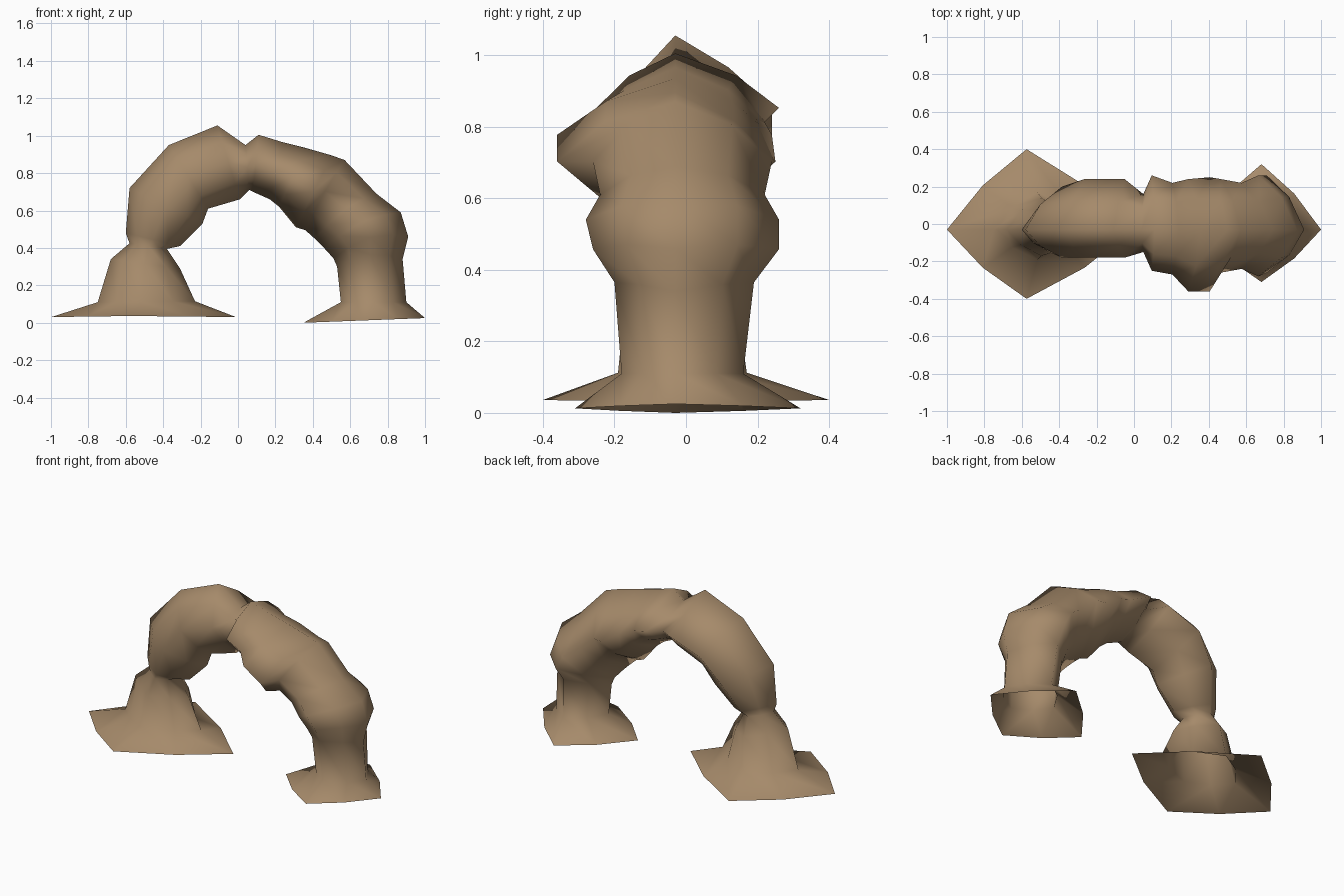
import bpy, bmesh, math
from mathutils import Vector

if "Cube" in bpy.data.objects:
    bpy.data.objects.remove(bpy.data.objects["Cube"])

rock = bpy.data.materials.new("sandstone brown")
rock.diffuse_color = (0.38, 0.255, 0.145, 1)
rock.use_nodes = True
rock.node_tree.nodes["Principled BSDF"].inputs["Base Color"].default_value = rock.diffuse_color

RIDGE_Y = -0.03  # y of the ridge line along outside and inside of the arch


def ring_points(outer, inner, y_lo, y_hi, side=0.5, diag=0.59, lift=0.0):
    """Eight-sided section; 'side' places the flank corners between outer and inner."""
    o = Vector((outer[0], RIDGE_Y, outer[1]))
    i = Vector((inner[0], RIDGE_Y, inner[1]))
    c = o.lerp(i, side)
    pts = []
    for k in range(8):
        a = k * math.pi / 4
        f = diag / math.sin(math.pi / 4) if k % 2 else 1
        u, v = math.cos(a) * f, math.sin(a) * f
        p = c + (o - c) * max(u, 0) + (i - c) * max(-u, 0)
        p.y += (y_hi - RIDGE_Y) * max(v, 0) + (y_lo - RIDGE_Y) * max(-v, 0)
        p.z += lift * abs(v)
        pts.append(p)
    return pts


def loft(name, rings):
    bm = bmesh.new()
    loops = [[bm.verts.new(p) for p in ring_points(*r)] for r in rings]
    for a, b in zip(loops, loops[1:]):
        for k in range(8):
            n = (k + 1) % 8
            bm.faces.new((a[k], a[n], b[n], b[k]))
    bmesh.ops.recalc_face_normals(bm, faces=bm.faces)
    # open tube: make sure the faces point away from the tube axis
    bm.faces.ensure_lookup_table()
    axis = sum((v.co for v in loops[1] + loops[2]), Vector()) / 16
    f = bm.faces[8]
    if f.normal.dot(f.calc_center_median() - axis) < 0:
        bmesh.ops.reverse_faces(bm, faces=bm.faces)
    me = bpy.data.meshes.new(name)
    bm.to_mesh(me)
    bm.free()
    me.materials.append(rock)
    ob = bpy.data.objects.new(name, me)
    bpy.context.collection.objects.link(ob)
    bpy.ops.object.select_all(action='DESELECT')
    ob.select_set(True)
    bpy.context.view_layer.objects.active = ob
    bpy.ops.object.shade_smooth()
    return ob


# flared left foot rising to a pinched neck
left_foot = [
    ((-1.0, 0.03), (-0.01, 0.03), -0.40, 0.40, 0.43, 0.55, 0.006),
    ((-0.75, 0.11), (-0.23, 0.115), -0.19, 0.17, 0.45),
    ((-0.68, 0.34), (-0.31, 0.29), -0.17, 0.14),
    ((-0.58, 0.425), (-0.38, 0.395), -0.13, 0.08)]

# left half of the span, ending in the notch at the crown
left_span = [
    ((-0.60, 0.48), (-0.31, 0.41), -0.15, 0.11),
    ((-0.58, 0.72), (-0.19, 0.53), -0.18, 0.20),
    ((-0.37, 0.95), (-0.16, 0.61), -0.18, 0.24),
    ((-0.11, 1.055), (0.01, 0.66), -0.18, 0.24, 0.5, 0.55),
    ((0.04, 0.95), (0.06, 0.71), -0.15, 0.16)]

# right half of the span, with its front bulge
right_span = [
    ((0.11, 1.005), (0.08, 0.70), -0.25, 0.26),
    ((0.24, 0.965), (0.17, 0.66), -0.27, 0.22),
    ((0.36, 0.935), (0.22, 0.62), -0.36, 0.24),
    ((0.50, 0.895), (0.31, 0.51), -0.36, 0.25),
    ((0.57, 0.87), (0.36, 0.495), -0.26, 0.24, 0.5, 0.59, 0.02),
    ((0.74, 0.69), (0.41, 0.45), -0.24, 0.22, 0.5, 0.59, 0.04)]

# right pillar with its shoulder and flared foot
right_pillar = [
    ((0.87, 0.59), (0.46, 0.40), -0.28, 0.26, 0.5, 0.6, 0.045),
    ((0.91, 0.46), (0.51, 0.345), -0.26, 0.26, 0.5, 0.6, 0.055),
    ((0.88, 0.34), (0.53, 0.30), -0.20, 0.19, 0.5, 0.6, 0.045),
    ((0.90, 0.11), (0.55, 0.11), -0.18, 0.16, 0.5, 0.6),
    ((1.0, 0.025), (0.35, 0.0), -0.31, 0.32, 0.49, 0.55)]

loft("rock_arch", left_foot + left_span + right_span + right_pillar)
